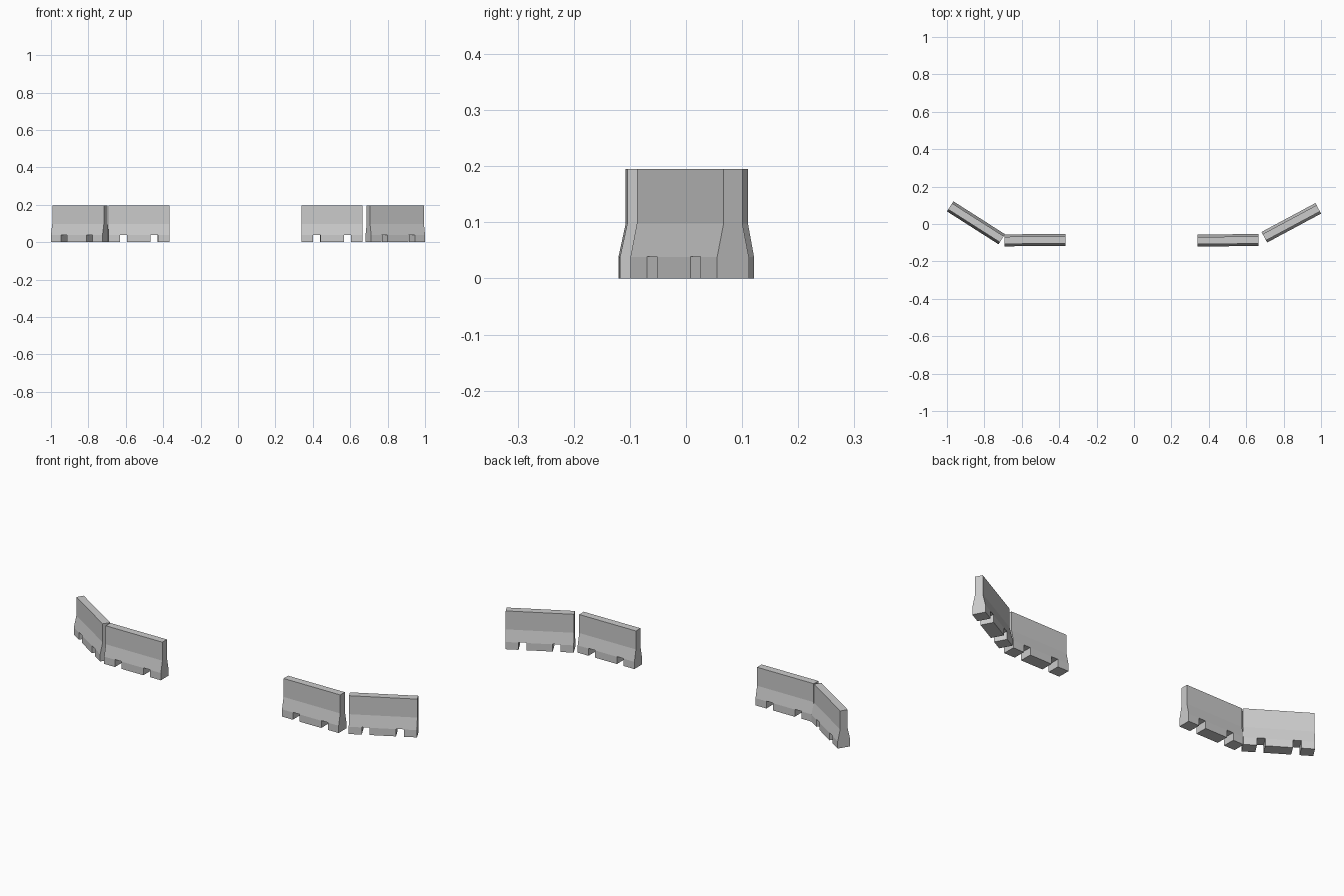
import bpy, bmesh
from math import radians

if "Cube" in bpy.data.objects:
    bpy.data.objects.remove(bpy.data.objects["Cube"])

LENGTH = 0.327
# half cross-section: (half depth, z)
HALF = [(0.032, 0.0), (0.032, 0.038), (0.019, 0.098), (0.019, 0.195)]


def make_barrier(name):
    # flared concrete profile extruded along x
    outline = HALF + [(-y, z) for y, z in reversed(HALF)]
    bm = bmesh.new()
    face = bm.faces.new([bm.verts.new((-LENGTH / 2, y, z)) for y, z in outline])
    ext = bmesh.ops.extrude_face_region(bm, geom=[face])
    moved = [g for g in ext["geom"] if isinstance(g, bmesh.types.BMVert)]
    bmesh.ops.translate(bm, verts=moved, vec=(LENGTH, 0, 0))
    bmesh.ops.recalc_face_normals(bm, faces=bm.faces)
    mesh = bpy.data.meshes.new(name)
    bm.to_mesh(mesh)
    bm.free()
    obj = bpy.data.objects.new(name, mesh)
    bpy.context.collection.objects.link(obj)
    return obj


def cut_notch(obj, x):
    # rectangular forklift slot through the foot
    bpy.ops.mesh.primitive_cube_add(size=1, location=(x, 0, 0))
    cutter = bpy.context.object
    cutter.name = "slot_cutter"
    cutter.scale = (0.038, 0.2, 0.078)
    cutter.hide_render = True
    mod = obj.modifiers.new("slot", "BOOLEAN")
    mod.operation = "DIFFERENCE"
    mod.solver = "EXACT"
    mod.object = cutter
    bpy.context.view_layer.objects.active = obj
    bpy.ops.object.modifier_apply(modifier=mod.name)
    bpy.data.objects.remove(cutter, do_unlink=True)


barrier = make_barrier("barrier_outer_left")
for x in (-0.082, 0.082):
    cut_notch(barrier, x)

# four barriers: the two outer ones angle backwards
placements = [
    ("barrier_outer_left", -0.845, 0.0065, -32.5),
    ("barrier_inner_left", -0.53, -0.086, 0.5),
    ("barrier_inner_right", 0.503, -0.087, 0.5),
    ("barrier_outer_right", 0.841, 0.0065, 28.2),
]
for i, (name, x, y, angle) in enumerate(placements):
    obj = barrier
    if i:
        obj = bpy.data.objects.new(name, barrier.data)
        bpy.context.collection.objects.link(obj)
    obj.location = (x, y, 0)
    obj.rotation_euler = (0, 0, radians(angle))
